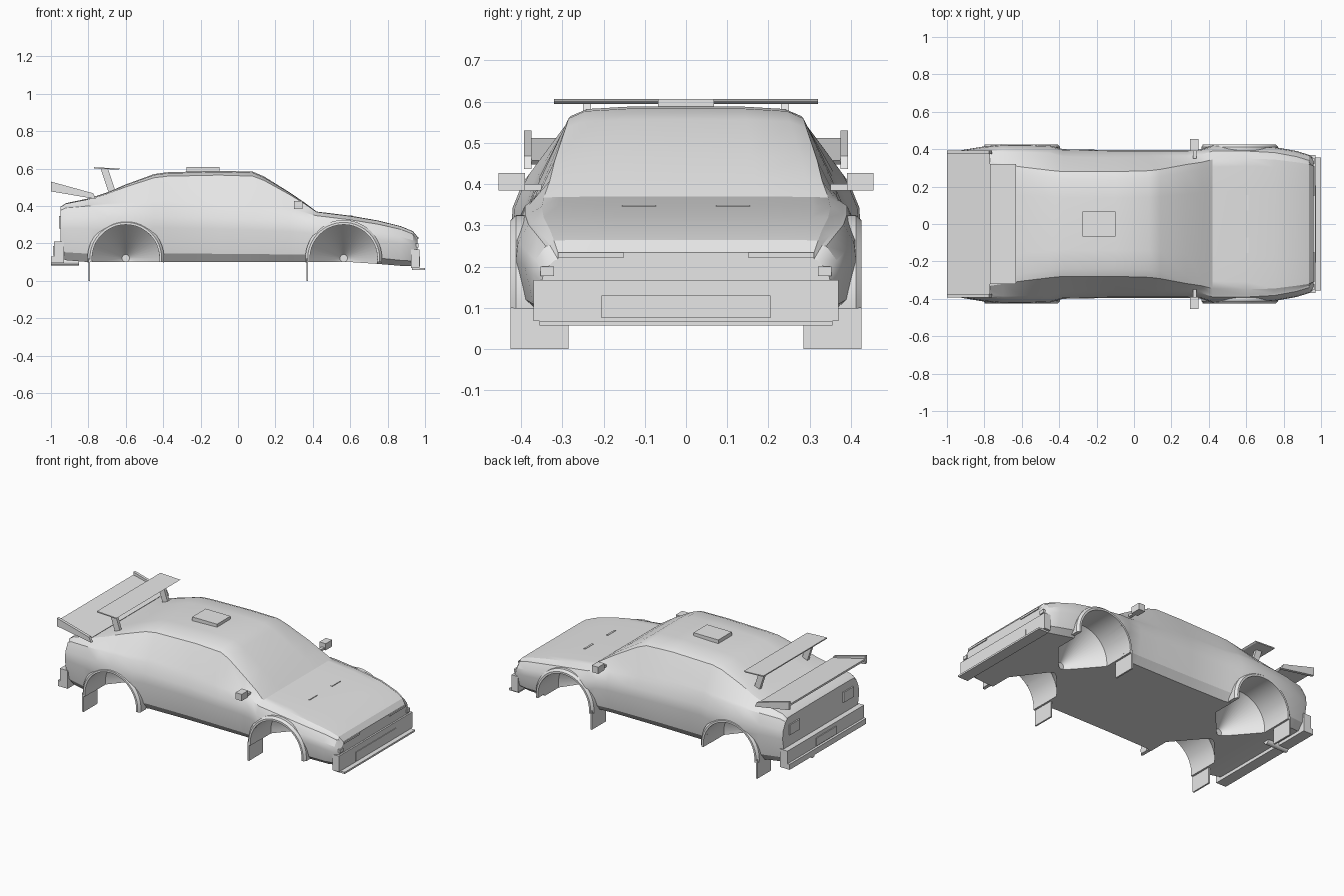
import bpy, bmesh
from math import sin, cos, pi, radians

cube = bpy.data.objects.get("Cube")
if cube:
    bpy.data.objects.remove(cube)

paint = bpy.data.materials.new("light_grey")
paint.use_nodes = True
paint.diffuse_color = (0.8, 0.8, 0.8, 1)
paint.node_tree.nodes["Principled BSDF"].inputs["Base Color"].default_value = paint.diffuse_color


def loft(name, rings, smooth=None):
    """Skin a list of equal point rings and cap both ends."""
    bm = bmesh.new()
    rows = [[bm.verts.new(p) for p in ring] for ring in rings]
    n = len(rows[0])
    for a, b in zip(rows, rows[1:]):
        for i in range(n):
            j = (i + 1) % n
            bm.faces.new((a[i], a[j], b[j], b[i]))
    bm.faces.new(rows[0])
    bm.faces.new(rows[-1])
    bmesh.ops.recalc_face_normals(bm, faces=bm.faces)
    mesh = bpy.data.meshes.new(name)
    bm.to_mesh(mesh)
    bm.free()
    mesh.materials.append(paint)
    obj = bpy.data.objects.new(name, mesh)
    bpy.context.collection.objects.link(obj)
    if smooth:
        smooth_shade(obj, smooth)
    return obj


def activate(obj):
    bpy.ops.object.select_all(action='DESELECT')
    obj.select_set(True)
    bpy.context.view_layer.objects.active = obj


def smooth_shade(obj, degrees):
    activate(obj)
    bpy.ops.object.shade_smooth_by_angle(angle=radians(degrees))


def prism(name, outline, y0, y1):
    """Extrude an x-z outline from y0 to y1."""
    return loft(name, [[(x, y, z) for x, z in outline] for y in (y0, y1)])


def box(name, x0, x1, y0, y1, z0, z1):
    return prism(name, [(x0, z0), (x1, z0), (x1, z1), (x0, z1)], y0, y1)


def pair(maker, name, *args):
    """Make a near and a far copy, given the far side's y range in args."""
    for side, label in ((-1, "near"), (1, "far")):
        maker(f"{label}_{name}", side, *args)


def section(x, top, roof_w, belt, w, low):
    """Body cross-section at one station."""
    side, cabin = belt - low, top - belt
    half = [(w - .055, low), (w - .02, low + .15 * side), (w, low + .6 * side),
            (w - .005, low + .8 * side), (w - .03, belt),
            (w - .04, belt + .12 * cabin), (roof_w, top - .12 * cabin),
            (roof_w - .04, top - .03 * cabin), (roof_w / 2, top)]
    return [(x, y, z) for y, z in half] + [(x, -y, z) for y, z in reversed(half)]


# Body shell: x, top height, top half width, belt height, half width, floor height
stations = [
    (-.95, .395, .34, .375, .385, .125), (-.92, .415, .34, .39, .395, .11),
    (-.8, .44, .335, .4, .415, .1), (-.7, .472, .32, .405, .425, .1),
    (-.6, .515, .305, .405, .425, .1), (-.45, .57, .287, .405, .42, .1),
    (-.38, .58, .28, .404, .4, .1), (-.1, .588, .28, .395, .395, .1),
    (.08, .583, .285, .385, .395, .1), (.14, .557, .292, .38, .395, .1),
    (.28, .47, .318, .372, .395, .1), (.36, .415, .33, .362, .4, .1),
    (.42, .37, .345, .348, .42, .1), (.6, .348, .35, .326, .42, .1),
    (.75, .322, .345, .302, .412, .09), (.87, .292, .33, .275, .39, .08),
    (.935, .265, .32, .25, .37, .08), (.96, .235, .31, .215, .35, .08),
]
body = loft("body", [section(*s) for s in stations])

# Wheel wells, narrowing towards the middle of the car
WHEELS = {"rear": -.6, "nose": .565}
HUB, RADIUS = .12, .18


def well(name, side, cx):
    turns = [2 * pi * i / 48 for i in range(48)]
    cutter = loft(name, [[(cx + r * cos(t), side * y, HUB + r * sin(t)) for t in turns]
                         for y, r in ((.5, RADIUS), (.22, RADIUS), (.03, .02))])
    cutter.hide_render = True
    activate(body)
    cut = body.modifiers.new("well", 'BOOLEAN')
    cut.solver = 'EXACT'
    cut.object = cutter
    bpy.ops.object.modifier_apply(modifier=cut.name)
    bpy.data.objects.remove(cutter)


def lip(name, side, cx):
    rings = []
    for i in range(33):
        t = radians(-6 + 192 * i / 32)
        rings.append([(cx + r * cos(t), side * y, HUB + r * sin(t))
                      for r, y in ((RADIUS, .36), (RADIUS, .426), (.192, .426), (.205, .412), (.205, .36))])
    loft(name, rings, 25)


def flap(name, side, x):
    box(name, x - .005, x + .005, side * .285, side * .425, 0, .12)


for axle, cx in WHEELS.items():
    pair(well, axle + "_well_cutter", cx)
    pair(lip, axle + "_arch_lip", cx)
    pair(flap, axle + "_mud_flap", cx - .195)
smooth_shade(body, 25)


def block(name, side, x0, x1, y0, y1, z0, z1):
    box(name, x0, x1, side * y0, side * y1, z0, z1)


def plate(name, side, outline, y0, y1):
    prism(name, outline, side * y0, side * y1)


# Nose: bumper, splitter, number plate, lamps and grille lip
box("nose_bumper", .925, .97, -.37, .37, .068, .168)
box("splitter", .93, 1.0, -.355, .355, .057, .068)
box("nose_number_plate", .97, .974, -.205, .205, .076, .13)
pair(block, "nose_lamp", .94, .966, .32, .353, .178, .2)
pair(block, "grille_lip", .95, .966, .15, .31, .222, .234)

# Hood vents, roof scoop and door mirrors
pair(block, "hood_vent", .6, .612, .073, .155, .335, .35)
box("roof_scoop", -.275, -.1, -.068, .068, .575, .607)
pair(block, "door_mirror", .3, .345, .39, .455, .385, .427)
pair(block, "mirror_arm", .315, .335, .35, .395, .385, .4)

# Tail: bumper, lamps, number plate and exhaust
prism("tail_bumper", [(-1, .095), (-.93, .095), (-.93, .21), (-.985, .21), (-.985, .13), (-1, .13)],
      -.385, .385)
pair(block, "tail_lamp", -.958, -.945, .22, .32, .28, .345)
box("tail_number_plate", -.99, -.98, -.1, .1, .135, .185)
turns = [2 * pi * i / 16 for i in range(16)]
loft("exhaust", [[(x, .15 + .018 * cos(t), .1 + .018 * sin(t)) for t in turns]
                 for x in (-1, -.85)], 30)

# Lower ducktail spoiler with raised end plates
prism("ducktail", [(-1, .5), (-.78, .448), (-.77, .458), (-1, .512)], -.38, .38)
pair(plate, "ducktail_end", [(-1, .478), (-.76, .437), (-.775, .468), (-1, .53)], .375, .393)

# Upper wing on slanted struts
prism("wing", [(-.77, .6), (-.64, .594), (-.63, .6), (-.77, .607)], -.32, .32)
pair(plate, "wing_strut", [(-.69, .465), (-.655, .48), (-.695, .6), (-.735, .6)], .23, .25)
